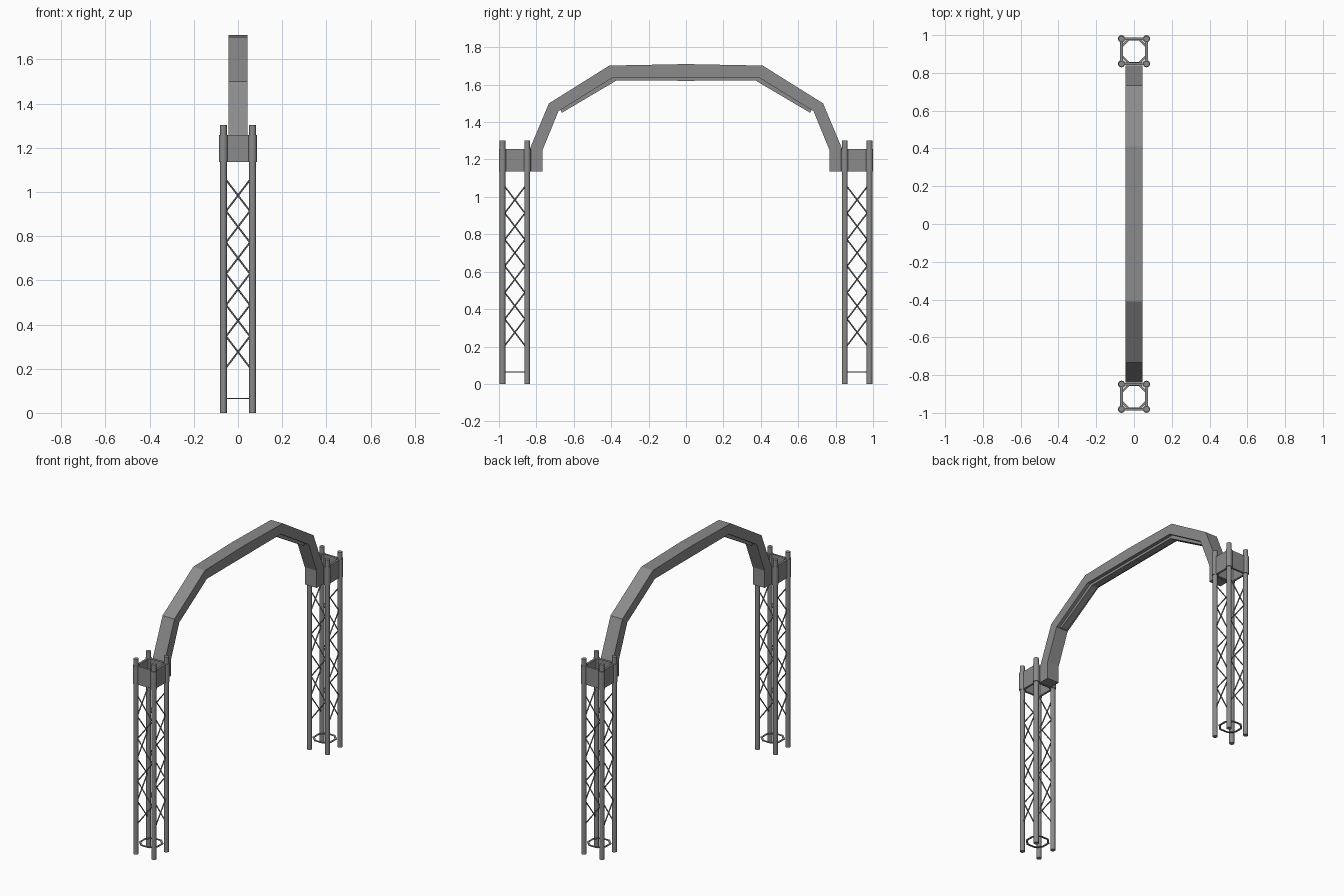
import bpy, bmesh, math
from mathutils import Vector, Matrix

if "Cube" in bpy.data.objects:
    bpy.data.objects.remove(bpy.data.objects["Cube"])

TY = 0.915      # tower centre distance along y
H = 0.066       # half spacing of the poles

# Dark grey metal for every part
metal = bpy.data.materials.new("dark_grey_metal")
metal.diffuse_color = (0.26, 0.26, 0.26, 1)
metal.use_nodes = True
metal.node_tree.nodes["Principled BSDF"].inputs["Base Color"].default_value = metal.diffuse_color


def finish(name, bm, smooth=False):
    bmesh.ops.recalc_face_normals(bm, faces=bm.faces)
    me = bpy.data.meshes.new(name)
    bm.to_mesh(me)
    bm.free()
    me.materials.append(metal)
    ob = bpy.data.objects.new(name, me)
    bpy.context.collection.objects.link(ob)
    if smooth:
        bpy.ops.object.select_all(action='DESELECT')
        bpy.context.view_layer.objects.active = ob
        ob.select_set(True)
        bpy.ops.object.shade_smooth_by_angle(angle=math.radians(40))
    return ob


def rod(bm, a, b, r, sides):
    a, b = Vector(a), Vector(b)
    d = b - a
    m = Matrix.Translation((a + b) / 2) @ d.to_track_quat('Z', 'Y').to_matrix().to_4x4()
    bmesh.ops.create_cone(bm, cap_ends=True, segments=sides, radius1=r, radius2=r,
                          depth=d.length, matrix=m)


def box(bm, lo, hi):
    lo, hi = Vector(lo), Vector(hi)
    m = Matrix.Translation((lo + hi) / 2) @ Matrix.Diagonal((*(hi - lo), 1))
    bmesh.ops.create_cube(bm, size=1, matrix=m)


def extrude_x(bm, outer, inner, w):
    """Bar of matching outer/inner (y, z) paths, extruded to x = -w..w."""
    rings = [[bm.verts.new((x, *p)) for x, p in ((-w, o), (w, o), (w, i), (-w, i))]
             for o, i in zip(outer, inner)]
    for r, s in zip(rings, rings[1:]):
        for k in range(4):
            n = (k + 1) % 4
            bm.faces.new((r[k], r[n], s[n], s[k]))
    bm.faces.new(rings[0])
    bm.faces.new(rings[-1])


def octagon(h, c):
    q = h - c
    return [(h, -q), (h, q), (q, h), (-q, h), (-h, q), (-h, -q), (-q, -h), (q, -h)]


def mirrored(path):
    return path + [(-y, z) for y, z in reversed(path) if y != 0]


for side, s in (("front", -1), ("back", 1)):
    cy = s * TY
    corners = [(x, cy + y) for x, y in ((-H, -H), (H, -H), (H, H), (-H, H))]

    # Four upright poles
    bm = bmesh.new()
    for x, y in corners:
        rod(bm, (x, y, 0), (x, y, 1.302), 0.0155, 14)
    finish(side + "_tower_poles", bm, True)

    # Collar sleeves and plates
    bm = bmesh.new()
    for x, y in corners:
        rod(bm, (x, y, 1.135), (x, y, 1.257), 0.0195, 14)
    finish(side + "_collar_sleeves", bm, True)
    bm = bmesh.new()
    for k in (-1, 1):
        box(bm, (k * H - .007, cy - H, 1.135), (k * H + .007, cy + H, 1.257))
        box(bm, (-H, cy + k * H - .007, 1.135), (H, cy + k * H + .007, 1.257))
    finish(side + "_collar_plates", bm)

    # Zigzag braces, opposite faces running the opposite way
    bm = bmesh.new()
    n, z0, z1, e = 6, 0.205, 1.055, 0.054
    step = (z1 - z0) / n
    for i in range(n):
        lo, hi = z0 + i * step, z0 + (i + 1) * step
        for k in (-1, 1):
            d = e * k * (-1) ** i
            rod(bm, (k * H, cy - d, lo), (k * H, cy + d, hi), 0.004, 6)
            rod(bm, (d, cy + k * H, lo), (-d, cy + k * H, hi), 0.004, 6)
    finish(side + "_lattice_braces", bm)

    # Flat eight-sided ring near the foot
    bm = bmesh.new()
    loops = [[bm.verts.new((x, cy + y, z)) for x, y in octagon(h, c)]
             for h, c, z in ((.068, .037, .062), (.068, .037, .067),
                             (.057, .032, .067), (.057, .032, .062))]
    for j in range(4):
        a, b = loops[j], loops[(j + 1) % 4]
        for k in range(8):
            m = (k + 1) % 8
            bm.faces.new((a[k], a[m], b[m], b[k]))
    finish(side + "_foot_ring", bm)

# Faceted arch beam with upright ends on the collars
outer = mirrored([(-.838, 1.135), (-.838, 1.25), (-.733, 1.50), (-.41, 1.702), (0, 1.71)])
inner = mirrored([(-.767, 1.135), (-.767, 1.25), (-.682, 1.458), (-.39, 1.638), (0, 1.638)])
bm = bmesh.new()
extrude_x(bm, outer, inner, 0.044)
finish("arch_beam", bm)

# Narrow strip under the three upper spans
top = mirrored([(-.674, 1.468), (-.388, 1.642), (0, 1.642)])
low = mirrored([(-.663, 1.450), (-.372, 1.622), (0, 1.622)])
bm = bmesh.new()
extrude_x(bm, top, low, 0.022)
finish("underside_strip", bm)

# Small block in the middle of the strip
bm = bmesh.new()
box(bm, (-.02, -.045, 1.619), (.02, .045, 1.64))
finish("strip_joint", bm)
